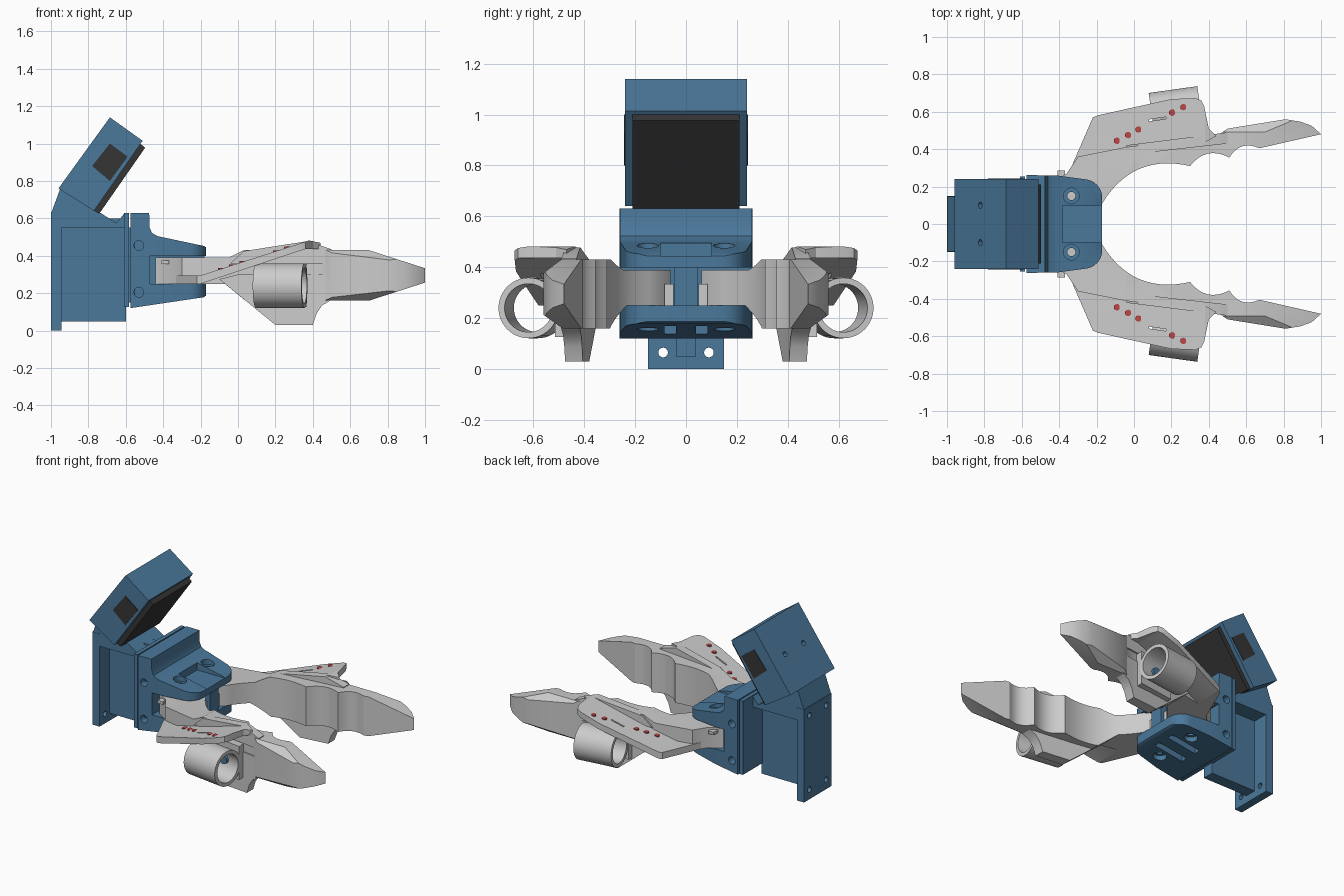
import bpy, bmesh, math
from mathutils import Vector

if "Cube" in bpy.data.objects:
    bpy.data.objects.remove(bpy.data.objects["Cube"])

def material(name, rgb):
    m = bpy.data.materials.new(name)
    m.diffuse_color = (*rgb, 1)
    m.use_nodes = True
    m.node_tree.nodes["Principled BSDF"].inputs["Base Color"].default_value = m.diffuse_color
    return m

BLUE = material("blue", (0.07, 0.19, 0.33))
DARK = material("dark", (0.035, 0.035, 0.037))
RED = material("red", (0.5, 0.06, 0.06))
PLACE = {'x': lambda a, b, d: (d, a, b), 'y': lambda a, b, d: (a, d, b), 'z': lambda a, b, d: (a, b, d)}

def finish(name, bm, mat):
    bmesh.ops.recalc_face_normals(bm, faces=bm.faces)
    me = bpy.data.meshes.new(name)
    bm.to_mesh(me)
    bm.free()
    ob = bpy.data.objects.new(name, me)
    bpy.context.collection.objects.link(ob)
    if mat:
        me.materials.append(mat)
    return ob

def prism(name, pts, axis, lo, hi, mat=None):
    """Extrude a 2D outline along an axis."""
    bm = bmesh.new()
    rings = [[bm.verts.new(PLACE[axis](a, b, d)) for a, b in pts] for d in (lo, hi)]
    bm.faces.new(rings[0])
    bm.faces.new(rings[1])
    n = len(pts)
    for i in range(n):
        j = (i + 1) % n
        bm.faces.new((rings[0][i], rings[0][j], rings[1][j], rings[1][i]))
    return finish(name, bm, mat)

def box(name, x, y, z, mat=None):
    return prism(name, [(x[0], y[0]), (x[1], y[0]), (x[1], y[1]), (x[0], y[1])], 'z', z[0], z[1], mat)

def cyl(name, p, q, r, mat=None, seg=32):
    p, q = Vector(p), Vector(q)
    d = q - p
    m = d.to_track_quat('Z', 'Y').to_matrix().to_4x4()
    m.translation = (p + q) / 2
    bm = bmesh.new()
    bmesh.ops.create_cone(bm, cap_ends=True, segments=seg, radius1=r, radius2=r, depth=d.length, matrix=m)
    return finish(name, bm, mat)

def boolean(ob, other, op='DIFFERENCE'):
    mod = ob.modifiers.new("b", 'BOOLEAN')
    mod.operation, mod.object, mod.solver = op, other, 'EXACT'
    dg = bpy.context.evaluated_depsgraph_get()
    me = bpy.data.meshes.new_from_object(ob.evaluated_get(dg))
    ob.modifiers.clear()
    ob.data = me
    bpy.data.objects.remove(other)
    return ob

def sculpt(name, side, plan, mat=None, ends=None):
    """Solid whose front, top (and end) silhouettes are the given outlines."""
    ob = prism(name, side, 'y', -1.1, 1.1, mat)
    boolean(ob, prism("cut", plan, 'z', -0.3, 1.5), 'INTERSECT')
    if ends:
        boolean(ob, prism("cut", ends, 'x', -1.3, 1.3), 'INTERSECT')
    return ob

def mirror(ob):
    m = ob.modifiers.new("mirror", 'MIRROR')
    m.use_axis = (False, True, False)
    return ob

def arc(p, q, sag, n=8):
    """Points from p to q bulging sag to the left (q excluded)."""
    p, q = Vector(p), Vector(q)
    nrm = Vector((-(q - p).y, (q - p).x)).normalized()
    return [tuple(p.lerp(q, i / n) + nrm * sag * 4 * (i / n) * (1 - i / n)) for i in range(n)]

# Mounting plate with four screw holes
plate = box("mounting_plate", (-1, -0.945), (-0.15, 0.15), (0, 0.635), BLUE)
for y in (-0.09, 0.09):
    for z in (0.065, 0.575):
        boolean(plate, cyl("cut", (-1.1, y, z), (-0.9, y, z), 0.019))

# Spine, neck and end plate
box("spine", (-0.95, -0.6), (-0.04, 0.04), (0.05, 0.6), BLUE)
prism("neck", [(-0.998, 0.63), (-0.95, 0.76), (-0.76, 0.645), (-0.65, 0.575), (-0.605, 0.63),
               (-0.605, 0.55), (-0.947, 0.55), (-0.947, 0.63)], 'y', -0.148, 0.148, BLUE)
box("end_plate", (-0.61, -0.583), (-0.255, 0.255), (0.125, 0.63), BLUE)
box("end_plate_spacer", (-0.6, -0.55), (-0.22, 0.22), (0.15, 0.55), BLUE)

# Tilted display housing, screen and side windows
housing = prism("display_housing", [(-0.96, 0.76), (-0.685, 1.14), (-0.51, 1.015), (-0.77, 0.64)],
                'y', -0.24, 0.24, BLUE)
for y in (-0.1, 0.1):
    boolean(housing, cyl("cut", (-0.87, y, 0.985), (-0.79, y, 0.927), 0.017))
prism("screen", [(-0.778, 0.646), (-0.528, 1.006), (-0.497, 0.977), (-0.742, 0.625)], 'y', -0.21, 0.21, DARK)
for y in (-0.24, 0.24):
    prism("side_window", [(-0.78, 0.88), (-0.685, 1.0), (-0.59, 0.93), (-0.685, 0.8)],
          'y', y - 0.003, y + 0.003, DARK)

# Clevis bracket: two arms with rounded noses
half = [(-0.575, 0.262), (-0.4, 0.258), (-0.27, 0.24)]
half += [(-0.27 + 0.1 * math.sin(a), 0.14 + 0.1 * math.cos(a)) for a in [math.pi / 16 * i for i in range(1, 9)]]
bracket_plan = half + [(x, -y) for x, y in reversed(half)]
bracket = sculpt("bracket", [
    (-0.577, 0.12), (-0.577, 0.63), (-0.475, 0.63), (-0.472, 0.55), (-0.46, 0.522), (-0.43, 0.505),
    (-0.18, 0.452), (-0.165, 0.44), (-0.165, 0.4), (-0.47, 0.4), (-0.47, 0.25), (-0.165, 0.25),
    (-0.165, 0.19), (-0.185, 0.178)], bracket_plan, BLUE)
boolean(bracket, box("cut", (-0.38, -0.1), (-0.1, 0.1), (0.444, 0.6)))
for s in (-1, 1):
    boolean(bracket, cyl("cut", (-0.335, 0.15 * s, 0.05), (-0.335, 0.15 * s, 0.6), 0.022))
    boolean(bracket, cyl("cut", (-0.335, 0.15 * s, 0.455), (-0.335, 0.15 * s, 0.6), 0.042))
    boolean(bracket, cyl("cut", (-0.335, 0.15 * s, 0.0), (-0.335, 0.15 * s, 0.185), 0.042))
    a, b = sorted((0.04 * s, 0.085 * s))
    boolean(bracket, box("cut", (-0.46, -0.24), (a, b), (0.05, 0.2)))
    for z in (0.455, 0.205):
        boolean(bracket, cyl("cut", (-0.53, 0.2 * s, z), (-0.53, 0.3 * s, z), 0.026))
box("bracket_web", (-0.5, -0.18), (-0.045, 0.045), (0.24, 0.41), BLUE)

# Finger: scalloped inner grip, chamfered outer side
grip = [(-0.44, 0.07), (-0.25, 0.06)]
grip += arc((-0.17, 0.11), (0.3, 0.31), 0.092, 14) + arc((0.3, 0.31), (0.51, 0.355), 0.045)
grip += arc((0.51, 0.355), (0.67, 0.405), 0.037)
grip += [(0.67, 0.405), (1.0, 0.48), (0.95, 0.525), (0.89, 0.547), (0.81, 0.56), (0.5, 0.51), (0.45, 0.475),
         (0.35, 0.46), (-0.05, 0.41), (-0.3, 0.36), (-0.36, 0.27), (-0.44, 0.22)]
mirror(sculpt("finger", [
    (-0.5, 0.25), (-0.07, 0.25), (0.04, 0.16), (0.7, 0.16), (1.01, 0.26), (1.01, 0.33), (0.7, 0.43),
    (0.03, 0.43), (-0.05, 0.39), (-0.5, 0.39)], grip,
    ends=[(0, 0.1), (0.4, 0.1), (0.57, 0.22), (0.57, 0.37), (0.4, 0.5), (0, 0.5)]))

# Ridge joining the wing to the finger
mirror(sculpt("finger_ridge", [(-0.04, 0.36), (0.03, 0.425), (0.37, 0.478), (0.53, 0.425), (0.53, 0.36)],
              [(-0.05, 0.36), (0.1, 0.385), (0.5, 0.43), (0.5, 0.49), (0.35, 0.47), (-0.05, 0.42)]))

# Sloping wing plate with slot and red markers
wing = sculpt("wing", [(-0.4, 0.25), (-0.2, 0.25), (0.36, 0.436), (0.46, 0.436), (0.46, 0.465),
                       (0.38, 0.482), (-0.2, 0.295), (-0.4, 0.295)],
              [(-0.35, 0.27), (-0.22, 0.57), (-0.19, 0.582), (0.2, 0.668), (0.33, 0.673), (0.36, 0.66),
               (0.375, 0.63), (0.4, 0.51), (0.44, 0.47), (0.35, 0.42), (-0.25, 0.34)])
boolean(wing, prism("cut", [(0.08, 0.549), (0.17, 0.562), (0.17, 0.572), (0.08, 0.559)], 'z', 0.2, 0.6))
mirror(wing)
for x, y in ((-0.09, 0.445), (-0.03, 0.475), (0.025, 0.505), (0.205, 0.595), (0.265, 0.625)):
    z = 0.295 + (x + 0.2) * 0.322
    mirror(cyl("marker", (x, y, z - 0.03), (x - 0.001, y, z + 0.004), 0.017, RED, 16))

# Downward foot under each finger
mirror(sculpt("finger_foot", [(-0.1, 0.275), (0.2, 0.03), (0.4, 0.03), (0.42, 0.09), (0.45, 0.135),
                              (0.51, 0.17), (0.51, 0.3), (0.0, 0.3)],
              [(-0.12, 0.33), (0.2, 0.38), (0.55, 0.425), (0.55, 0.5), (0.4, 0.475), (0.2, 0.455), (-0.12, 0.41)]))

# Ring socket, its mount and pin
def on_axis(x):
    return (x, 0.6 + 0.14 * (x - 0.22), 0.24)
ring = cyl("ring_socket", on_axis(0.095), on_axis(0.355), 0.119, None, 48)
mirror(boolean(ring, cyl("cut", on_axis(0), on_axis(0.5), 0.095, None, 48)))
mirror(prism("ring_mount", [(0.1, 0.4), (0.365, 0.44), (0.37, 0.515), (0.1, 0.478)], 'z', 0.125, 0.355))
mirror(cyl("ring_pin", (0.26, 0.48, 0.24), (0.257, 0.53, 0.24), 0.03, BLUE, 20))

# Small hooks at the finger roots
mirror(box("root_hook", (-0.41, -0.37), (0.2, 0.285), (0.355, 0.375)))
mirror(box("root_tab", (-0.26, -0.2), (0.05, 0.085), (0.25, 0.335)))

# Smooth round surfaces, keep edges crisp
for ob in bpy.context.collection.objects:
    ob.select_set(True)
    bpy.context.view_layer.objects.active = ob
bpy.ops.object.shade_smooth_by_angle(angle=math.radians(28))
